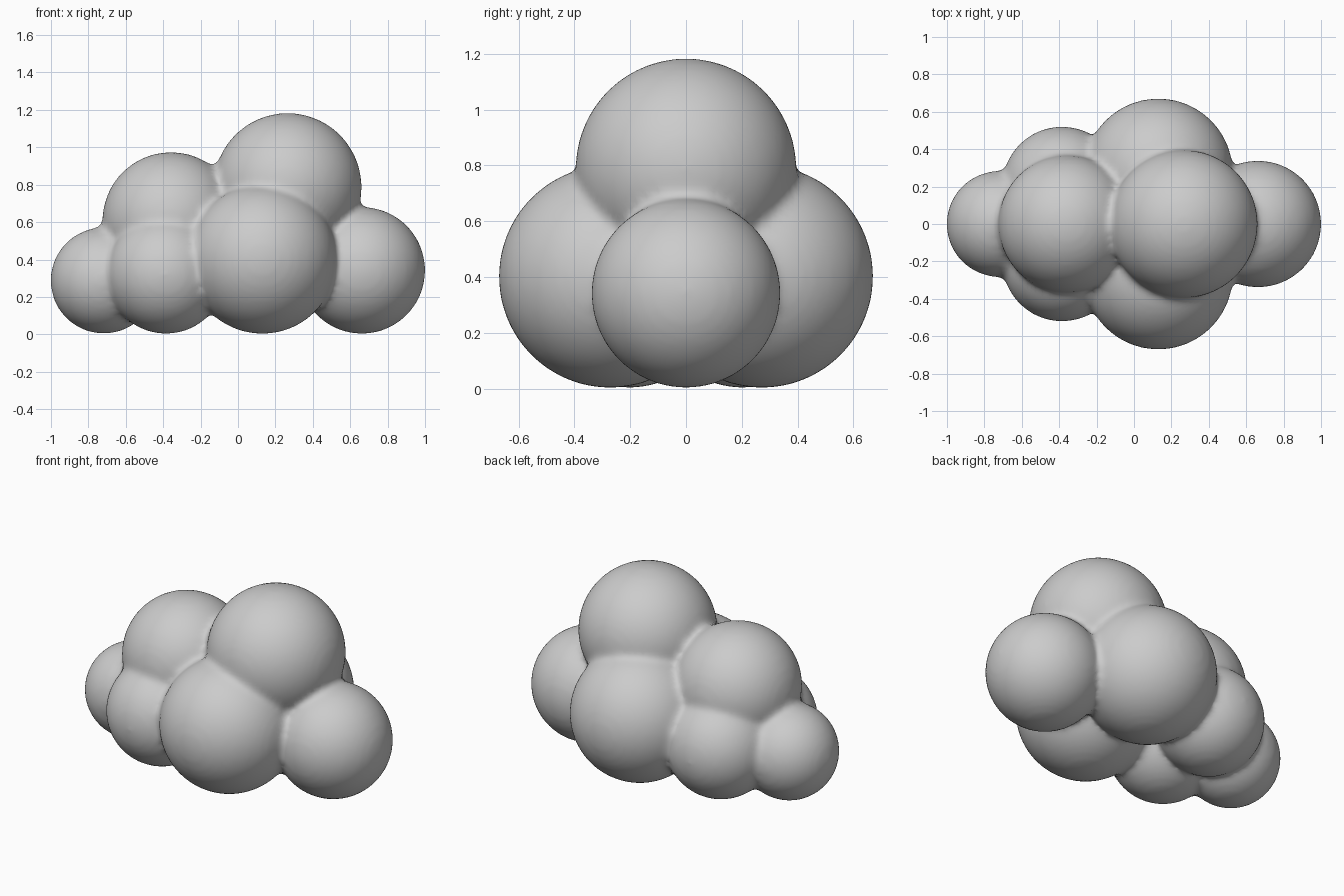
import bpy
import bmesh
from mathutils import Matrix

if "Cube" in bpy.data.objects:
    bpy.data.objects.remove(bpy.data.objects["Cube"])

# Puffs: x, y, z, radius; those with y > 0 are mirrored front/back
PUFFS = [
    (-0.718, 0.0, 0.288, 0.284),    # left end
    (0.662, 0.0, 0.342, 0.339),     # right end
    (0.265, 0.0, 0.787, 0.396),     # tall top
    (-0.358, 0.0, 0.607, 0.367),    # lower top
    (0.13, 0.272, 0.402, 0.399),    # large sides
    (-0.385, 0.202, 0.322, 0.319),  # small sides
]

bm = bmesh.new()
for x, y, z, r in PUFFS:
    for side in ((1, -1) if y else (1,)):
        bmesh.ops.create_uvsphere(bm, u_segments=64, v_segments=32, radius=r,
                                  matrix=Matrix.Translation((x, y * side, z)))
mesh = bpy.data.meshes.new("cloud")
bm.to_mesh(mesh)
bm.free()
cloud = bpy.data.objects.new("cloud", mesh)
bpy.context.collection.objects.link(cloud)

# Fuse the puffs into one skin and soften the creases
fuse = cloud.modifiers.new("fuse", 'REMESH')
fuse.mode = 'VOXEL'
fuse.voxel_size = 0.02
fuse.use_smooth_shade = True
soften = cloud.modifiers.new("soften", 'SMOOTH')
soften.factor = 0.5
soften.iterations = 8
